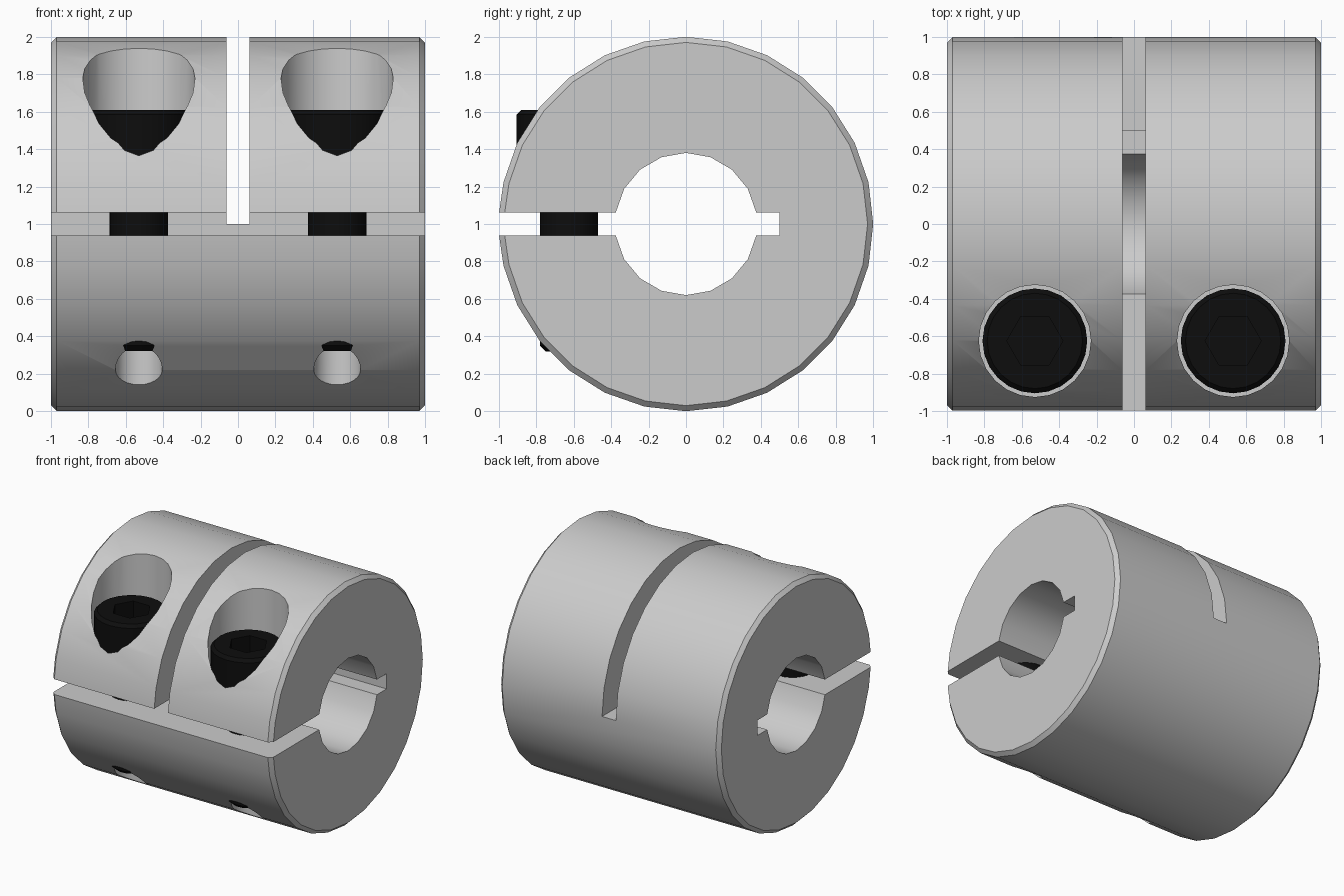
import bpy, bmesh
from math import sin, cos, asin, pi, radians

if "Cube" in bpy.data.objects:
    bpy.data.objects.remove(bpy.data.objects["Cube"])

H = 0.0625            # half width of the clamping slots
BORE = 0.38           # shaft bore radius
SX, SY = 0.53, -0.625 # screw position


def loft(name, rings):
    """Skin a list of equal-length point rings and cap both ends."""
    bm = bmesh.new()
    loops = [[bm.verts.new(p) for p in ring] for ring in rings]
    n = len(loops[0])
    for a, b in zip(loops, loops[1:]):
        for i in range(n):
            j = (i + 1) % n
            bm.faces.new((a[i], a[j], b[j], b[i]))
    bm.faces.new(loops[0])
    bm.faces.new(loops[-1])
    bmesh.ops.recalc_face_normals(bm, faces=bm.faces)
    mesh = bpy.data.meshes.new(name)
    bm.to_mesh(mesh)
    bm.free()
    obj = bpy.data.objects.new(name, mesh)
    bpy.context.collection.objects.link(obj)
    return obj


def circle(x, y, z, r, n=24):
    return [(x + r * cos(2 * pi * i / n), y + r * sin(2 * pi * i / n), z) for i in range(n)]


def hexagon(x, y, z, flat, n=24):
    """Hexagon outline sampled with n points, so it bridges to a circle."""
    pts = []
    for i in range(n):
        t = 2 * pi * i / n
        r = flat / cos(t % (pi / 3) - pi / 6)
        pts.append((x + r * cos(t), y + r * sin(t), z))
    return pts


def collar_ring(x, r):
    """Split-collar cross-section: outer arc, slot, bore and keyway."""
    def at(rad, t):
        return (x, -rad * cos(t), 1 + rad * sin(t))
    a, b = asin(H / r), asin(H / BORE)
    arc = [b + (pi - 2 * b) * k / 8 for k in range(9)]
    pts = [at(r, t) for t in [a] + [2 * pi * k / 28 for k in range(1, 28)] + [-a]]
    pts += [at(BORE, -t) for t in arc]
    pts += [(x, 0.5, 1 - H), (x, 0.5, 1 + H)]
    pts += [at(BORE, t) for t in reversed(arc)]
    return pts


def cut(obj, cutter):
    mod = obj.modifiers.new("cut", 'BOOLEAN')
    mod.operation = 'DIFFERENCE'
    mod.solver = 'EXACT'
    mod.object = cutter
    bpy.context.view_layer.objects.active = obj
    bpy.ops.object.modifier_apply(modifier=mod.name)
    bpy.data.objects.remove(cutter)


def smooth(obj):
    bpy.ops.object.select_all(action='DESELECT')
    obj.select_set(True)
    bpy.context.view_layer.objects.active = obj
    bpy.ops.object.shade_smooth_by_angle(angle=radians(30))


# Collar body with chamfered ends
body = loft("clamp_collar", [collar_ring(-1, 0.97), collar_ring(-0.97, 1),
                             collar_ring(0.97, 1), collar_ring(1, 0.97)])

# Cross slot through the upper half
cut(body, loft("slot_cutter", [[(x, y, z) for x, y in
    ((-H, -1.2), (H, -1.2), (H, 1.2), (-H, 1.2))] for z in (1.0, 2.2)]))

# Stepped screw holes: counterbore, clearance, threaded exit
for x in (-SX, SX):
    steps = [(-0.2, 0.125), (0.7, 0.125), (0.7, 0.17), (1.3, 0.17), (1.3, 0.3), (2.2, 0.3)]
    cut(body, loft("hole_cutter", [circle(x, SY, z, r) for z, r in steps]))
smooth(body)

# Black socket-head clamping screws
black = bpy.data.materials.new("black_steel")
black.diffuse_color = (0.004, 0.004, 0.004, 1)
black.use_nodes = True
black.node_tree.nodes["Principled BSDF"].inputs["Base Color"].default_value = black.diffuse_color
for side, x in (("left", -SX), ("right", SX)):
    steps = [(0.32, 0.125), (0.35, 0.156), (1.3, 0.156), (1.3, 0.28), (1.585, 0.28), (1.61, 0.255)]
    rings = [circle(x, SY, z, r) for z, r in steps]
    rings += [hexagon(x, SY, z, 0.13) for z in (1.61, 1.46)]
    screw = loft(side + "_screw", rings)
    screw.data.materials.append(black)
    smooth(screw)
